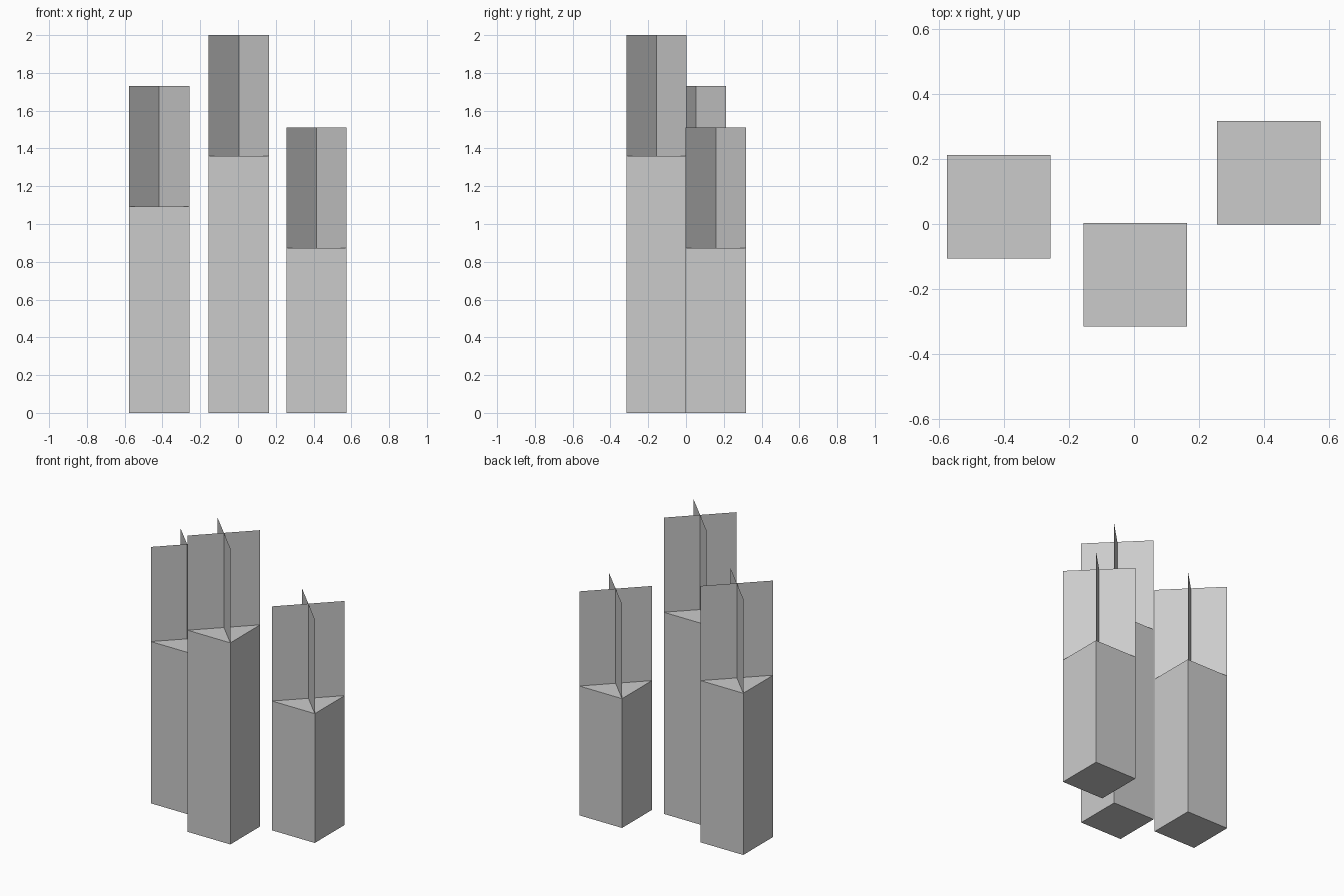
import bpy

if "Cube" in bpy.data.objects:
    bpy.data.objects.remove(bpy.data.objects["Cube"])

SIDE = 0.319        # square pillar width
FIN = 0.639         # height of the crossed cards on top


def mesh_object(name, verts, faces):
    mesh = bpy.data.meshes.new(name)
    mesh.from_pydata(verts, [], faces)
    ob = bpy.data.objects.new(name, mesh)
    bpy.context.collection.objects.link(ob)
    return ob


def pillar(name, x, y, height):
    # Square body standing on the ground
    bpy.ops.mesh.primitive_cube_add(size=1, location=(x, y, height / 2))
    body = bpy.context.object
    body.name = name + "_body"
    body.scale = (SIDE, SIDE, height)

    # Two flat cards crossing corner to corner on the top face
    h = SIDE / 2
    for label, s in (("a", 1), ("b", -1)):
        card = mesh_object(f"{name}_top_card_{label}",
                           [(-h, -s * h, 0), (h, s * h, 0),
                            (h, s * h, FIN), (-h, -s * h, FIN)],
                           [(0, 1, 2, 3)])
        card.location = (x, y, height)


# Three pillars of different heights
pillar("left_pillar", -0.417, 0.053, 1.092)
pillar("middle_pillar", 0.004, -0.156, 1.361)
pillar("right_pillar", 0.415, 0.158, 0.873)
